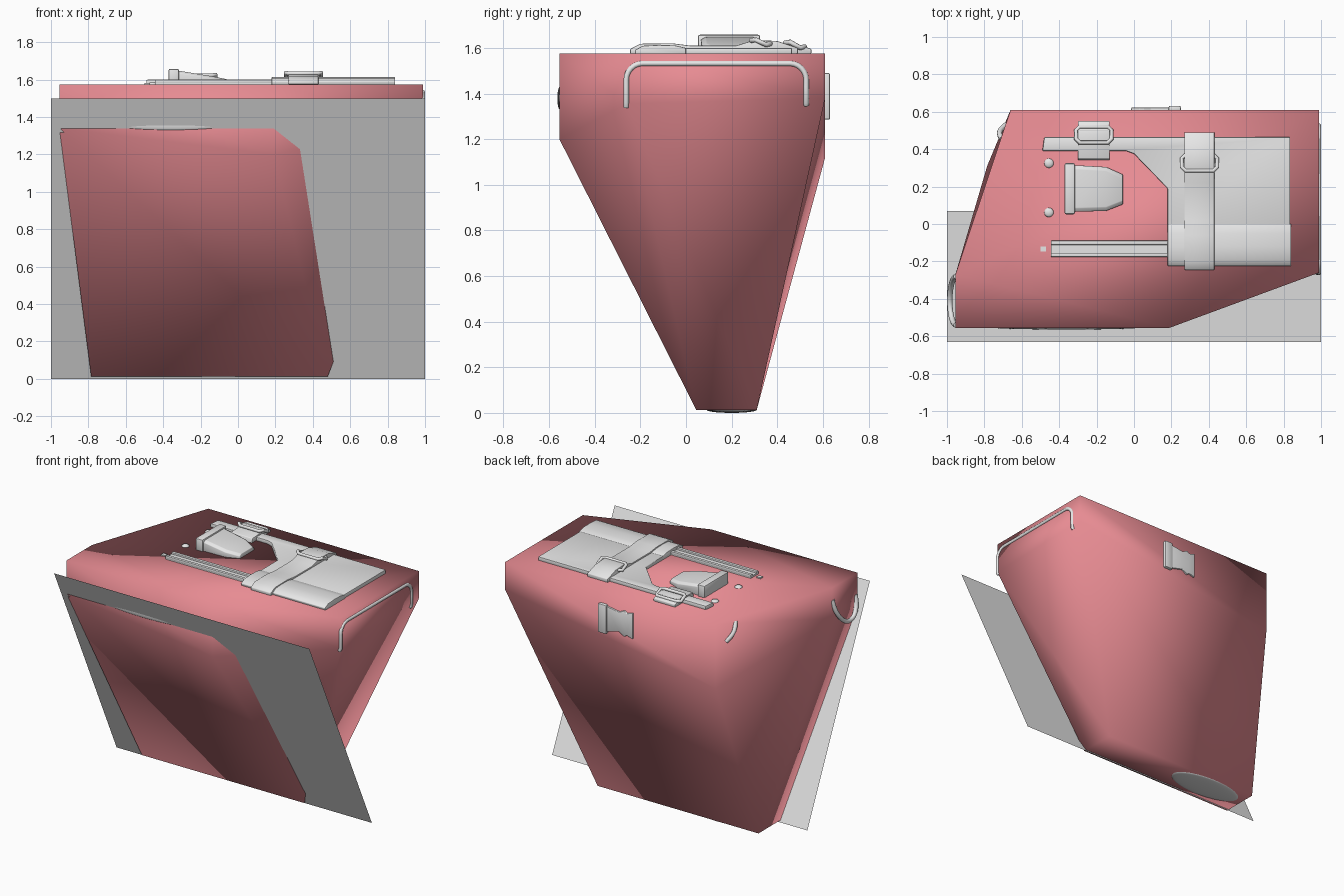
import bpy, bmesh, math
from mathutils import Vector

if "Cube" in bpy.data.objects:
    bpy.data.objects.remove(bpy.data.objects["Cube"])

def material(name, rgb):
    m = bpy.data.materials.new(name)
    m.diffuse_color = (*rgb, 1)
    m.use_nodes = True
    m.node_tree.nodes["Principled BSDF"].inputs["Base Color"].default_value = m.diffuse_color
    return m

RED = material("dusty_red", (0.8, 0.26, 0.29))
GREY = material("light_grey", (0.8, 0.8, 0.8))
TOP = 1.575  # height of the lid

def finish(name, bm, mat=GREY, angle=40, bevel=0.0):
    bmesh.ops.recalc_face_normals(bm, faces=bm.faces)
    me = bpy.data.meshes.new(name)
    bm.to_mesh(me)
    bm.free()
    ob = bpy.data.objects.new(name, me)
    bpy.context.collection.objects.link(ob)
    me.materials.append(mat)
    bpy.ops.object.select_all(action='DESELECT')
    ob.select_set(True)
    bpy.context.view_layer.objects.active = ob
    if bevel:
        mod = ob.modifiers.new("bevel", 'BEVEL')
        mod.width, mod.segments = bevel, 2
        bpy.ops.object.modifier_apply(modifier="bevel")
    if angle:
        bpy.ops.object.shade_smooth_by_angle(angle=math.radians(angle))
    return ob

def prism(name, pts, axis, a, b, bevel=0.0):
    """Extrude a 2D outline from a to b along the given axis."""
    def place(p, t):
        return {'x': (t, *p), 'y': (p[0], t, p[1]), 'z': (*p, t)}[axis]
    bm = bmesh.new()
    lo = [bm.verts.new(place(p, a)) for p in pts]
    hi = [bm.verts.new(place(p, b)) for p in pts]
    bm.faces.new(lo)
    bm.faces.new(hi)
    for i in range(len(pts)):
        j = (i + 1) % len(pts)
        bm.faces.new((lo[i], lo[j], hi[j], hi[i]))
    return finish(name, bm, bevel=bevel)

def box(name, x0, x1, y0, y1, z0, z1, bevel=0.0):
    return prism(name, [(x0, y0), (x1, y0), (x1, y1), (x0, y1)], 'z', z0, z1, bevel)

def ellipsoid(name, loc, radii):
    bm = bmesh.new()
    bmesh.ops.create_uvsphere(bm, u_segments=32, v_segments=16, radius=1)
    for v in bm.verts:
        v.co = Vector([c + r * k for c, r, k in zip(loc, radii, v.co)])
    return finish(name, bm)

def tube(name, pts, r, cyclic=False):
    cu = bpy.data.curves.new(name, 'CURVE')
    cu.dimensions, cu.bevel_depth, cu.bevel_resolution = '3D', r, 3
    cu.use_fill_caps = True
    sp = cu.splines.new('POLY')
    sp.points.add(len(pts) - 1)
    for p, co in zip(sp.points, pts):
        p.co = (*co, 1)
    sp.use_cyclic_u = cyclic
    ob = bpy.data.objects.new(name, cu)
    bpy.context.collection.objects.link(ob)
    cu.materials.append(GREY)
    bpy.ops.object.select_all(action='DESELECT')
    ob.select_set(True)
    bpy.context.view_layer.objects.active = ob
    bpy.ops.object.convert(target='MESH')
    bpy.ops.object.shade_smooth_by_angle(angle=math.radians(50))
    return ob

# Tapered body: six-sided lid and rim, four-cornered foot
rim = [(-.955, -.555, 1.34), (.19, -.555, 1.2), (.99, -.26, 1.355),
       (.99, .61, 1.38), (-.66, .61, 1.12), (-.955, -.27, 1.36)]
foot = [(-.785, .045), (.48, .045), (.475, .31), (-.785, .31)]
bm = bmesh.new()
t = [bm.verts.new((x, y, TOP)) for x, y, z in rim]
m = [bm.verts.new(p) for p in rim]
f = [bm.verts.new((x, y, .013)) for x, y in foot]
bm.faces.new(t)
bm.faces.new(f)
for i in range(6):
    j = (i + 1) % 6
    bm.faces.new((t[i], t[j], m[j], m[i]))
for face in ((m[0], m[1], f[1], f[0]), (m[1], m[2], f[1]), (m[2], m[3], f[2], f[1]),
             (m[3], m[4], f[3], f[2]), (m[4], m[5], f[3]), (m[5], m[0], f[0], f[3])):
    bm.faces.new(face)
body = finish("body", bm, RED, angle=0)
for p in body.data.polygons:
    p.use_smooth = True

# Slanted flat sheet at the front
bm = bmesh.new()
bm.faces.new([bm.verts.new(c) for c in
              ((-1, .07, 0), (1, .07, 0), (1, -.63, 1.5), (-1, -.63, 1.5))])
finish("front_sheet", bm, angle=0)

# Shallow pads under the foot and on the front
ellipsoid("foot_pad", (-.46, .2, .013), (.28, .11, .013))
ellipsoid("front_pad", (-.36, -.553, 1.38), (.4, .011, .05))

# Carry handle on the right side
path = [(-.262, 1.36), (-.262, 1.43)]
for cy, a0 in ((-.19, 180), (.455, 90)):
    path += [(cy + .072 * math.cos(math.radians(a0 - k * 15)),
              1.46 + .072 * math.sin(math.radians(a0 - k * 15))) for k in range(7)]
path += [(.527, 1.43), (.527, 1.36)]
tube("side_handle", [(.98, -.262, 1.34)] + [(.988, y, z) for y, z in path]
     + [(.98, .527, 1.35)], .012)

# Hanging loops on the left side and on the rear left slope
tube("left_loop", [(-.95 - .035 * math.sin(a), -.41 + .13 * math.cos(a),
                    1.455 + .03 * math.cos(a) - .16 * math.sin(a))
                   for a in [k * math.pi / 12 for k in range(13)]], .015)
tube("rear_loop", [(-.706 + .02 * k / 8 - .022 * math.sin(k * math.pi / 8),
                    .455 + .075 * k / 8, 1.55 - .12 * k / 8) for k in range(9)], .014)

# Flat panel on the lid with its rolled front edge
prism("lid_panel", [(-.49, .39), (-.04, .39), (.0, .375), (.18, .19), (.18, -.05),
                    (.835, -.05), (.835, .465), (-.48, .465)], 'z', TOP - .005, 1.6, .006)
prism("lid_roll", [(-.22, 1.57), (-.225, 1.59), (-.19, 1.609), (-.12, 1.613),
                   (-.05, 1.611), (.0, 1.6), (.0, 1.57)], 'x', .18, .84, .004)

# Long strap over the roll, short strap behind it
prism("long_strap", [(-.245, 1.575), (-.245, 1.595), (-.2, 1.618), (-.06, 1.62), (.02, 1.61),
                     (.22, 1.61), (.3, 1.635), (.4, 1.63), (.49, 1.6), (.49, 1.575)],
      'x', .27, .43, .004)
prism("short_strap", [(.34, 1.575), (.35, 1.606), (.42, 1.61), (.48, 1.62),
                      (.55, 1.595), (.55, 1.575)], 'x', -.3, -.13, .004)

# Tilted wire buckles on both straps
def buckle(name, x, y0, y1, z0, z1, w):
    c = .02
    pts = [(x - w + c, y0, z0), (x + w - c, y0, z0), (x + w, y0 + c, z0 + .004),
           (x + w, y1 - c, z1 - .004), (x + w - c, y1, z1), (x - w + c, y1, z1),
           (x - w, y1 - c, z1 - .004), (x - w, y0 + c, z0 + .004)]
    tube(name, pts, .011, True)
    tube(name + "_pin", [(x - w * .8, y1 - .02, z1), (x + w * .8, y1 - .02, z1)], .009)

buckle("long_strap_buckle", .35, .285, .37, 1.632, 1.618, .095)
buckle("short_strap_buckle", -.215, .435, .52, 1.622, 1.605, .095)

# Wedge-shaped pouch with a raised rim
bm = bmesh.new()
rings = [(-.33, .065, .315, 1.65), (-.15, .07, .305, 1.62), (-.06, .105, .265, 1.602)]
loops = []
for x, y0, y1, z in rings:
    loops.append([bm.verts.new(p) for p in
                  ((x, y0, TOP - .005), (x, y0, z - .012), (x, y0 + .02, z),
                   (x, y1 - .02, z), (x, y1, z - .012), (x, y1, TOP - .005))])
for a, b in zip(loops, loops[1:]):
    for i in range(6):
        j = (i + 1) % 6
        bm.faces.new((a[i], a[j], b[j], b[i]))
bm.faces.new(loops[0])
bm.faces.new(loops[-1])
finish("pouch", bm, bevel=.003)
box("pouch_rim", -.372, -.315, .052, .325, TOP - .005, 1.658, .01)

# Rail with two ridges, its end block and two studs
box("rail", -.445, .19, -.175, -.09, TOP - .005, 1.588)
for i, y in enumerate((-.165, -.1)):
    box(f"rail_ridge_{i}", -.445, .19, y - .011, y + .011, 1.58, 1.6, .004)
box("rail_end_block", -.5, -.47, -.147, -.12, TOP - .005, 1.583)
for i, y in enumerate((.325, .062)):
    ellipsoid(f"stud_{i}", (-.455, y, TOP), (.025, .025, .013))

# Snap clip on the back
prism("clip_body", [(-.015, 1.3), (.03, 1.315), (.05, 1.3), (.09, 1.325), (.19, 1.3),
                    (.19, 1.48), (.09, 1.465), (.05, 1.485), (.03, 1.47), (-.015, 1.485)],
      'y', .6, .622, .004)
box("clip_bar", .185, .25, .6, .632, 1.285, 1.49, .008)
